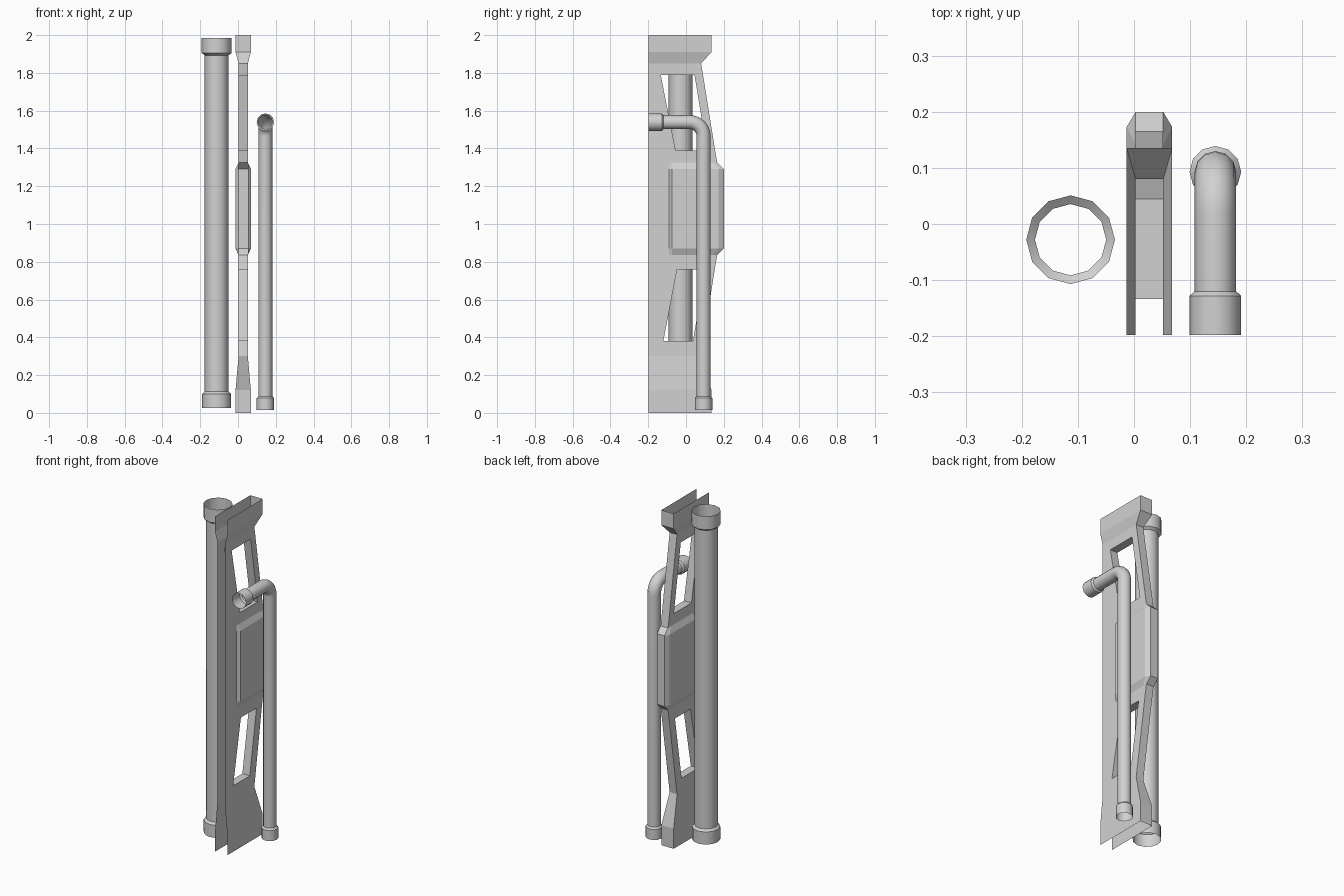
import bpy
import bmesh
import math
from mathutils import Vector

cube = bpy.data.objects.get("Cube")
if cube:
    bpy.data.objects.remove(cube, do_unlink=True)

GREY = (0.64, 0.64, 0.64, 1)
mat = bpy.data.materials.new("light grey")
mat.use_nodes = True
mat.diffuse_color = GREY
mat.node_tree.nodes["Principled BSDF"].inputs["Base Color"].default_value = GREY


def finish(bm, name, smooth):
    bmesh.ops.recalc_face_normals(bm, faces=bm.faces)
    mesh = bpy.data.meshes.new(name)
    bm.to_mesh(mesh)
    bm.free()
    mesh.materials.append(mat)
    obj = bpy.data.objects.new(name, mesh)
    bpy.context.collection.objects.link(obj)
    if smooth:
        bpy.ops.object.select_all(action="DESELECT")
        obj.select_set(True)
        bpy.context.view_layer.objects.active = obj
        bpy.ops.object.shade_smooth_by_angle(angle=math.radians(40))


def tube(name, x, stations, sides=12):
    """Open tube; each station is (y, z, tilt of axis towards the front, radius)."""
    bm = bmesh.new()
    rings = []
    for y, z, tilt, r in stations:
        across = Vector((0, math.cos(tilt), math.sin(tilt)))
        ring = []
        for i in range(sides):
            a = math.tau * i / sides
            p = Vector((x, y, z)) + Vector((r * math.cos(a), 0, 0)) + across * r * math.sin(a)
            ring.append(bm.verts.new(p))
        rings.append(ring)
    for lo, hi in zip(rings, rings[1:]):
        for i in range(sides):
            j = (i + 1) % sides
            bm.faces.new((lo[i], lo[j], hi[j], hi[i]))
    finish(bm, name, True)


# Straight large pipe with a collar at each end
R, C = 0.0635, 0.079
profile = [(0.025, C - 0.002), (0.1, C - 0.002), (0.112, R),
           (1.893, R), (1.905, C), (1.985, C)]
tube("large_pipe", -0.113, [(-0.028, z, 0, r) for z, r in profile])

# Small pipe, bent to the front at the top
r, c, bend = 0.037, 0.046, 0.073
back_y, top_z = 0.093, 1.539
stations = [(back_y, z, 0, rad) for z, rad in ((0.015, c), (0.078, c), (0.088, r))]
for i in range(9):
    t = math.pi / 2 * i / 8
    stations.append((back_y - bend + bend * math.cos(t),
                     top_z - bend + bend * math.sin(t), t, r))
stations += [(y, top_z, math.pi / 2, rad) for y, rad in ((-0.12, r), (-0.128, c), (-0.198, c))]
tube("small_pipe", 0.145, stations)

# Channel frame: rows of (height, half widths, depths) from front edge to back edge
MID, F = 0.0275, -0.198
N, W = 0.0245, 0.0405
narrow, wide, panel = [N] * 5, [W] * 5, [N, N, W, W, N]
rows = [
    (0.0, wide, (F, -0.1, 0, 0.08, 0.135)),
    (0.12, wide, (F, -0.1, 0, 0.08, 0.135)),
    (0.3, narrow, (F, -0.1, 0, 0.04, 0.08)),
    (0.38, narrow, (F, -0.12, -0.04, 0.037, 0.093)),
    (0.76, narrow, (F, -0.047, 0.02, 0.1, 0.152)),
    (0.835, narrow, (F, -0.09, -0.075, 0.14, 0.165)),
    (0.87, panel, (F, -0.09, -0.075, 0.173, 0.2)),
    (1.292, panel, (F, -0.09, -0.075, 0.173, 0.2)),
    (1.325, narrow, (F, -0.09, -0.075, 0.14, 0.165)),
    (1.39, narrow, (F, -0.055, 0.02, 0.11, 0.154)),
    (1.79, narrow, (F, -0.134, -0.04, 0.045, 0.09)),
    (1.85, narrow, (F, -0.1, 0, 0.04, 0.08)),
    (1.91, wide, (F, -0.1, 0, 0.08, 0.135)),
    (2.0, wide, (F, -0.1, 0, 0.08, 0.135)),
]
windows = (3, 9)      # rows whose middle is cut out

bm = bmesh.new()
grid = {s: [[bm.verts.new((MID + s * h, y, z)) for h, y in zip(hs, ys)]
            for z, hs, ys in rows] for s in (-1, 1)}
left, right = grid[1], grid[-1]


def bridge(a, b):
    """Wall across the channel between two grid points."""
    bm.faces.new([g[i][j] for g, (i, j) in
                  ((left, a), (left, b), (right, b), (right, a))])


for k in range(len(rows) - 1):
    for g in (left, right):
        for j in range(4):
            if k in windows and j in (1, 2):
                continue
            bm.faces.new((g[k][j], g[k][j + 1], g[k + 1][j + 1], g[k + 1][j]))
    bridge((k, 4), (k + 1, 4))
    if k in windows:
        for j in (1, 3):
            bridge((k, j), (k + 1, j))
        for i in (k, k + 1):
            bridge((i, 1), (i, 2))
            bridge((i, 2), (i, 3))
finish(bm, "channel_frame", False)
